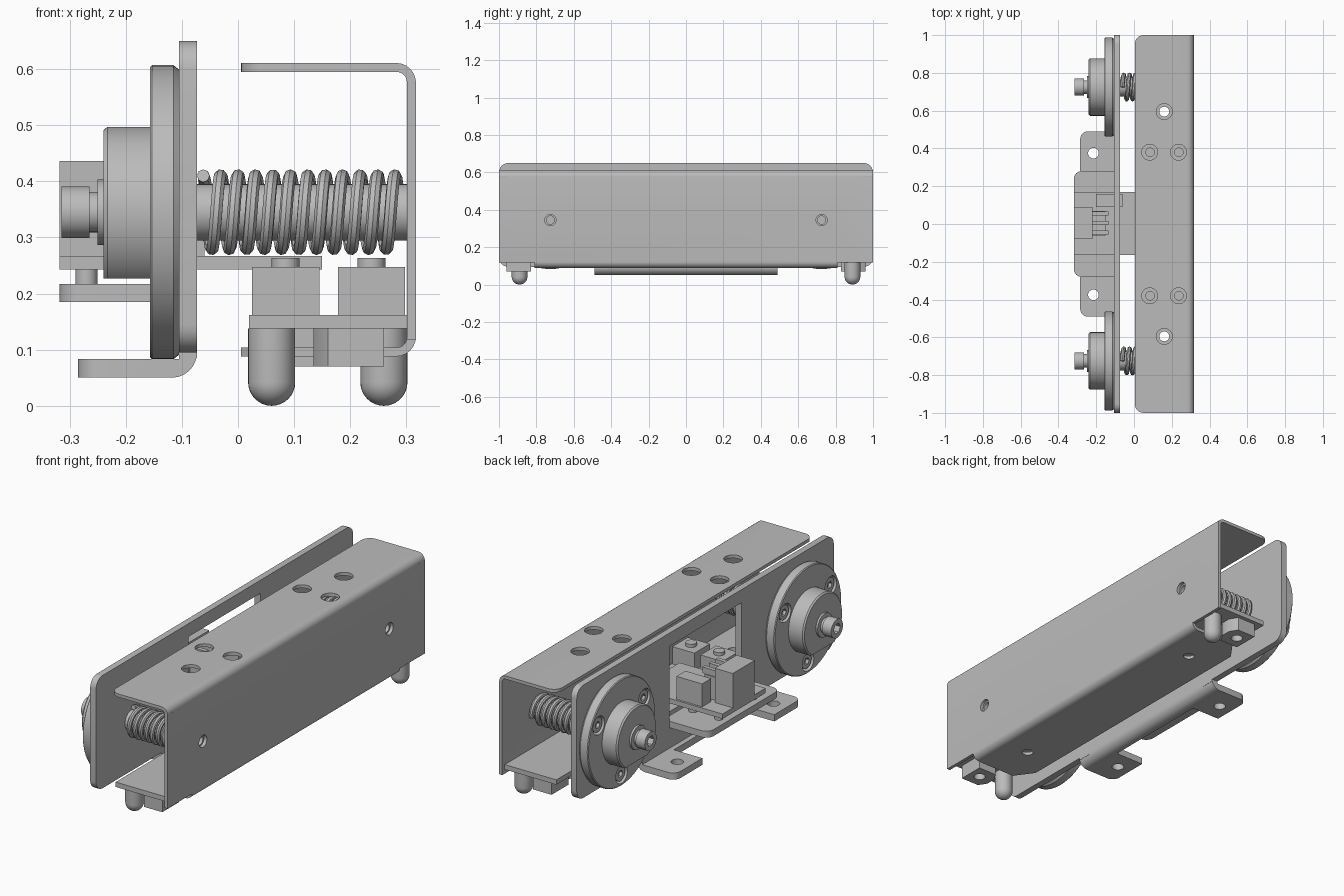
import bpy, bmesh, math
from mathutils import Vector

cube = bpy.data.objects.get("Cube")
if cube:
    bpy.data.objects.remove(cube, do_unlink=True)

GREY = (0.5, 0.5, 0.5, 1)
grey = bpy.data.materials.new("plain_grey")
grey.use_nodes = True
grey.diffuse_color = GREY
grey.node_tree.nodes["Principled BSDF"].inputs["Base Color"].default_value = GREY

AXES = {'x': (1, 2, 0), 'y': (0, 2, 1), 'z': (0, 1, 2)}


def finish(name, bm):
    bmesh.ops.recalc_face_normals(bm, faces=bm.faces)
    mesh = bpy.data.meshes.new(name)
    bm.to_mesh(mesh)
    bm.free()
    ob = bpy.data.objects.new(name, mesh)
    bpy.context.collection.objects.link(ob)
    mesh.materials.append(grey)
    return ob


def rounded(corners, steps=6):
    """Round each (u, v, radius) corner of an outline."""
    out = []
    for i, (u, v, r) in enumerate(corners):
        p = Vector((u, v))
        if r == 0:
            out.append(p)
            continue
        a = (Vector(corners[i - 1][:2]) - p).normalized()
        b = (Vector(corners[(i + 1) % len(corners)][:2]) - p).normalized()
        for k in range(steps + 1):
            t = k / steps * math.pi / 2
            out.append(p + a * r * (1 - math.sin(t)) + b * r * (1 - math.cos(t)))
    return out


def prism(name, corners, axis, lo, hi):
    """Extrude an outline along an axis."""
    i, j, k = AXES[axis]
    bm = bmesh.new()
    verts = []
    for p in rounded(corners):
        co = [0, 0, 0]
        co[i], co[j], co[k] = p[0], p[1], lo
        verts.append(bm.verts.new(co))
    face = bm.faces.new(verts)
    ext = bmesh.ops.extrude_face_region(bm, geom=[face])
    move = Vector((0, 0, 0))
    move[k] = hi - lo
    bmesh.ops.translate(bm, vec=move,
                        verts=[g for g in ext["geom"] if isinstance(g, bmesh.types.BMVert)])
    return finish(name, bm)


def box(name, x0, x1, y0, y1, z0, z1, r=0):
    return prism(name, [(x0, y0, r), (x1, y0, r), (x1, y1, r), (x0, y1, r)], 'z', z0, z1)


def lathe(name, profile, axis, centre, sides=48):
    """Spin (position, radius) pairs about an axis."""
    i, j, k = AXES[axis]
    bm = bmesh.new()
    rings = []
    for pos, rad in profile:
        ring = []
        for s in range(sides):
            a = 2 * math.pi * s / sides
            co = [0, 0, 0]
            co[i] = centre[0] + rad * math.cos(a)
            co[j] = centre[1] + rad * math.sin(a)
            co[k] = pos
            ring.append(bm.verts.new(co))
        rings.append(ring)
    for r0, r1 in zip(rings, rings[1:]):
        for s in range(sides):
            t = (s + 1) % sides
            bm.faces.new((r0[s], r0[t], r1[t], r1[s]))
    bm.faces.new(rings[0])
    bm.faces.new(rings[-1])
    return finish(name, bm)


def rod(name, axis, centre, lo, hi, r, sides=32):
    return lathe(name, [(lo, r), (hi, r)], axis, centre, sides)


def combine(ob, cutters, op='DIFFERENCE'):
    for c in cutters:
        m = ob.modifiers.new("cut", 'BOOLEAN')
        m.operation, m.solver, m.object = op, 'EXACT', c
        bpy.context.view_layer.objects.active = ob
        bpy.ops.object.modifier_apply(modifier=m.name)
        bpy.data.objects.remove(c, do_unlink=True)
    return ob


ENDS = (-1, 1)
WY, WZ = 0.725, 0.345      # wheel axis
BX = 0.16                  # channel centre line

# Folded channel with open side, access holes and notched lower lip
channel = prism("channel", [
    (0.005, 0.611, 0), (0.005, 0.595, 0), (0.301, 0.595, 0.018), (0.301, 0.104, 0.018),
    (0.005, 0.104, 0), (0.005, 0.088, 0), (0.317, 0.088, 0.035), (0.317, 0.611, 0.035)],
    'y', -1, 1)
combine(channel, [box("trim", 0.005, 0.4, -1, 1, 0, 1, 0.045)], 'INTERSECT')
cuts = [box("edge_fill", 0.318, 0.5, -1, 1, 0, 1)]
for s in ENDS:
    cuts.append(prism("notch", [(-0.1, s * 0.72, 0), (0.005, s * 0.72, 0), (0.07, s * 0.81, 0),
                                (0.4, s * 0.81, 0), (0.4, s * 1.1, 0), (-0.1, s * 1.1, 0)],
                      'z', 0, 0.118))
    cuts.append(rod("h", 'z', (BX, s * 0.595), 0.5, 0.7, 0.042))
    cuts.append(rod("h", 'z', (BX, s * 0.595), 0, 0.2, 0.026))
    cuts.append(rod("h", 'x', (s * WY, WZ), 0.25, 0.4, 0.03))
    for x in (0.083, 0.236):
        cuts.append(rod("h", 'z', (x, s * 0.38), 0.5, 0.7, 0.042))
combine(channel, cuts)
# square wall ends, beyond the rounded trim
for s in ENDS:
    y0, y1 = sorted((s * 0.95, s * 1.0))
    box("wall_end", 0.301, 0.317, y0, y1, 0.118, 0.58)

# Long circuit board with push buttons
board = box("long_board", 0.02, 0.302, -0.98, 0.98, 0.138, 0.162)
combine(board, [rod("h", 'z', (BX, s * 0.595), 0, 0.3, 0.026) for s in ENDS])
for s in ENDS:
    for x in (0.085, 0.238):
        box("button_body", x - 0.06, x + 0.06, s * 0.38 - 0.06, s * 0.38 + 0.06, 0.162, 0.247)
        rod("button_cap", 'z', (x, s * 0.38), 0.247, 0.263, 0.025)

# Round-nosed contact feet and their neighbouring blocks, turned about the centre
for s in ENDS:
    nose = [(0.042 - 0.042 * math.cos(t), max(0.0005, 0.042 * math.sin(t)))
            for t in [k * math.pi / 16 for k in range(9)]]
    lathe("contact_foot", nose + [(0.138, 0.042)], 'z', (BX + s * 0.1, s * 0.89), 32)
    y0, y1 = s * 0.96, s * 0.83
    block = prism("foot_block", [(BX - s * 0.1, y0, 0), (BX, y0, 0), (BX + s * 0.025, s * 0.92, 0),
                                 (BX + s * 0.025, s * 0.87, 0), (BX, y1, 0), (BX - s * 0.1, y1, 0)],
                  'z', 0.07, 0.138)
    combine(block, [rod("h", 'z', (BX - s * 0.045, s * 0.895), 0, 0.12, 0.027)])

# Upright plate with window
plate = prism("upright_plate", [(-1, 0.095, 0.05), (1, 0.095, 0.05), (1, 0.65, 0.05),
                                (-1, 0.65, 0.05)], 'x', -0.105, -0.073)
combine(plate, [box("window", -0.2, 0, -0.28, 0.28, 0.217, 0.585)])

# Lower fold with two mounting tabs
fold = prism("lower_fold", [(-0.285, 0.05, 0), (-0.073, 0.05, 0.045), (-0.073, 0.1, 0),
                            (-0.105, 0.1, 0), (-0.105, 0.083, 0), (-0.285, 0.083, 0)],
             'y', -0.49, 0.49)
cuts = [box("gap", -0.4, -0.13, -0.28, 0.28, 0, 0.2)]
cuts += [rod("h", 'z', (-0.215, s * 0.375), 0, 0.2, 0.028) for s in ENDS]
combine(fold, cuts)
combine(fold, [box("trim", -0.285, 0, -0.49, 0.49, 0, 0.2, 0.04)], 'INTERSECT')
for s in ENDS:
    y0, y1 = sorted((s * 0.42, s * 0.49))
    box("fold_end", -0.105, -0.073, y0, y1, 0.085, 0.1)

# Tray, small board and connectors in the window
prism("tray", [(-0.318, -0.28, 0.04), (-0.073, -0.28, 0), (-0.073, 0.28, 0),
               (-0.318, 0.28, 0.04)], 'z', 0.185, 0.217)
box("small_board", -0.318, 0.15, -0.165, 0.17, 0.243, 0.267)
for s in ENDS:
    for x in (-0.27, -0.13):
        rod("standoff", 'z', (x, s * 0.13), 0.217, 0.243, 0.02, 16)
box("connector", -0.318, -0.22, -0.08, 0.09, 0.267, 0.436)
box("connector_back", -0.22, -0.15, -0.06, 0.07, 0.267, 0.38)
for y in (-0.045, 0.005, 0.055):
    box("connector_pin", -0.22, -0.135, y - 0.01, y + 0.01, 0.38, 0.41)
box("side_connector", -0.2, -0.06, 0.09, 0.16, 0.267, 0.38)

# Wheels, hubs, axles and springs
for s in ENDS:
    c = (s * WY, WZ)
    disc = lathe("wheel_disc", [(-0.157, 0.258), (-0.153, 0.262), (-0.115, 0.262),
                                (-0.105, 0.254)], 'x', c, 64)
    spots = [(c[0] + 0.205 * math.cos(a), c[1] + 0.205 * math.sin(a))
             for a in map(math.radians, (30, 150, 270))]
    combine(disc, [rod("h", 'x', p, -0.2, -0.125, 0.045) for p in spots])
    for p in spots:
        head = rod("disc_screw", 'x', p, -0.15, -0.12, 0.036, 24)
        combine(head, [rod("h", 'x', p, -0.2, -0.135, 0.018, 6)])
    hub = lathe("hub", [(-0.24, 0.146), (-0.233, 0.152), (-0.155, 0.152)], 'x', c, 64)
    combine(hub, [box("flat", -0.3, -0.157, c[0] - 0.2, c[0] + 0.2, 0.1, 0.227)])
    axle = lathe("axle_screw", [(-0.315, 0.046), (-0.265, 0.046), (-0.265, 0.036), (-0.25, 0.036),
                                (-0.25, 0.058), (-0.235, 0.058)], 'x', c, 32)
    combine(axle, [rod("h", 'x', c, -0.35, -0.28, 0.026, 6)])
    guide = rod("guide_rod", 'x', c, -0.073, 0.301, 0.05)
    combine(guide, [rod("h", 'x', c, 0.27, 0.35, 0.022, 16)])

    turns, per = 11.3, 20
    n = int(turns * per)
    curve = bpy.data.curves.new("spring_path", 'CURVE')
    curve.dimensions = '3D'
    curve.bevel_depth, curve.bevel_resolution, curve.use_fill_caps = 0.0115, 2, True
    path = curve.splines.new('POLY')
    path.points.add(n)
    for k, pt in enumerate(path.points):
        a = 2 * math.pi * k / per
        pt.co = (-0.062 + 0.351 * k / n, c[0] + 0.065 * math.sin(a), c[1] + 0.065 * math.cos(a), 1)
    curve.materials.append(grey)
    spring = bpy.data.objects.new("spring", curve)
    bpy.context.collection.objects.link(spring)
    bpy.ops.object.select_all(action='DESELECT')
    spring.select_set(True)
    bpy.context.view_layer.objects.active = spring
    bpy.ops.object.convert(target='MESH')

# Smooth the round surfaces, keep the folds and rims sharp
bpy.ops.object.select_all(action='DESELECT')
for ob in bpy.context.scene.objects:
    if ob.type == 'MESH':
        ob.select_set(True)
        bpy.context.view_layer.objects.active = ob
bpy.ops.object.shade_smooth_by_angle(angle=math.radians(35))
